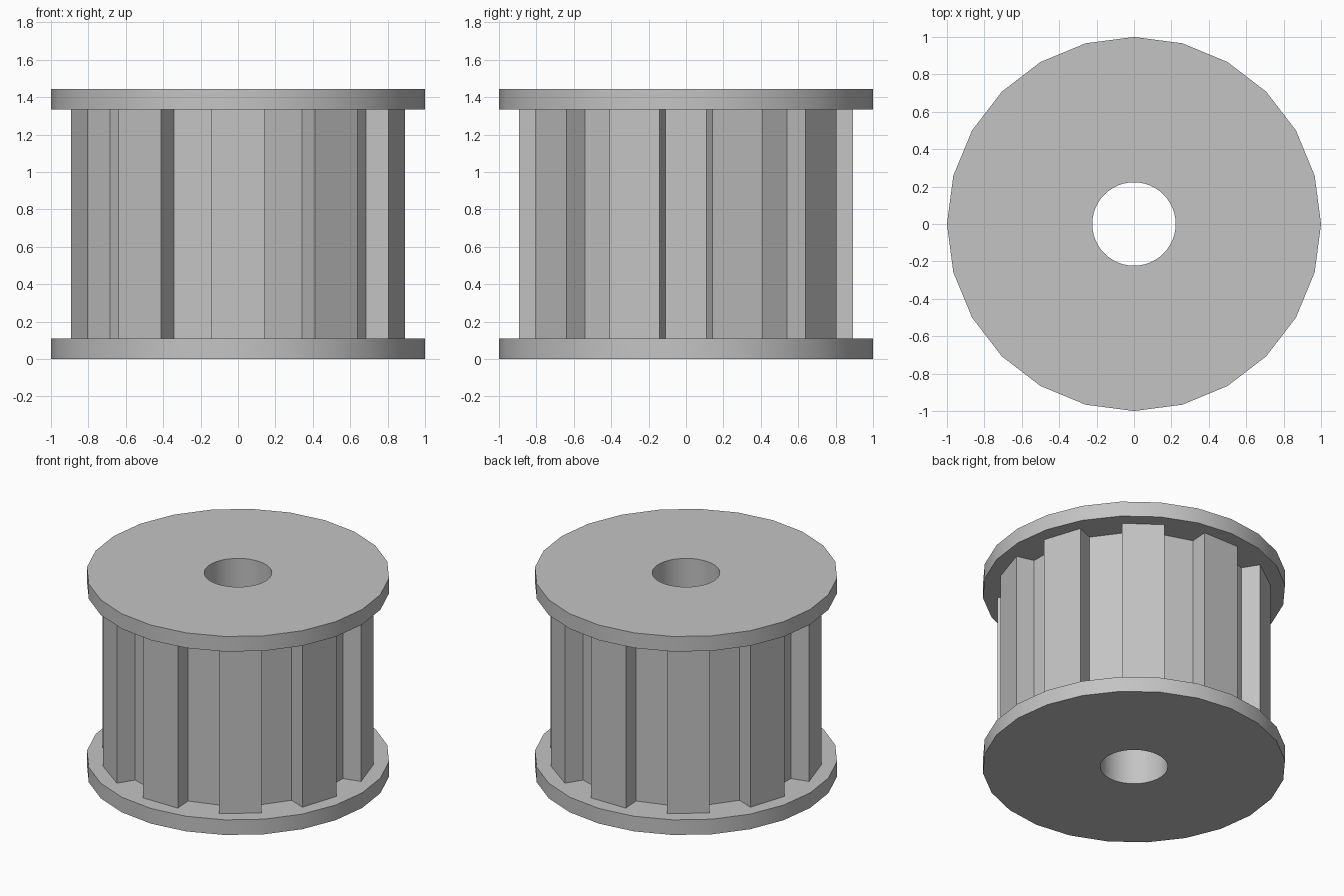
import bpy, bmesh, math
from mathutils import Matrix, Vector

cube = bpy.data.objects.get("Cube")
if cube:
    bpy.data.objects.remove(cube, do_unlink=True)

HEIGHT, FLANGE, BORE, TEETH = 1.445, 0.11, 0.223, 10

grey = bpy.data.materials.new("light_grey")
grey.use_nodes = True
colour = (0.55, 0.55, 0.55, 1)
grey.diffuse_color = colour
grey.node_tree.nodes["Principled BSDF"].inputs["Base Color"].default_value = colour


def circle(radius, sides):
    return [Vector((radius, 0, 0)) @ Matrix.Rotation(math.tau * i / sides, 3, 'Z')
            for i in range(sides)]


def bored_prism(name, outline, z, height):
    """Extrude an outline with a round bore through its middle."""
    bm = bmesh.new()
    edges = []
    for loop in (outline, circle(BORE, 48)):
        verts = [bm.verts.new((p.x, p.y, z)) for p in loop]
        edges += [bm.edges.new((a, b)) for a, b in zip(verts, verts[1:] + verts[:1])]
    bmesh.ops.triangle_fill(bm, edges=edges, use_beauty=True, normal=(0, 0, 1))
    top = bmesh.ops.extrude_face_region(bm, geom=bm.faces[:], use_keep_orig=True)
    bmesh.ops.translate(bm, vec=(0, 0, height),
                        verts=[g for g in top["geom"] if isinstance(g, bmesh.types.BMVert)])
    bmesh.ops.recalc_face_normals(bm, faces=bm.faces[:])
    mesh = bpy.data.meshes.new(name)
    bm.to_mesh(mesh)
    bm.free()
    mesh.materials.append(grey)
    obj = bpy.data.objects.new(name, mesh)
    bpy.context.collection.objects.link(obj)
    bpy.ops.object.select_all(action='DESELECT')
    obj.select_set(True)
    bpy.context.view_layer.objects.active = obj
    bpy.ops.object.shade_smooth_by_angle(angle=math.radians(25))
    return obj


# Toothed drum: flat tooth tops with flared grooves between them
drum = []
for i in range(TEETH):
    groove = Matrix.Rotation(math.tau * i / TEETH, 3, 'Z')
    profile = [(0.893, -0.142), (0.767, -0.11), (0.767, 0.11), (0.893, 0.142)]
    drum += [groove @ Vector((u, v, 0)) for u, v in profile]
bored_prism("toothed_drum", drum, FLANGE, HEIGHT - 2 * FLANGE)

# Faceted end flanges
for name, z in (("bottom_flange", 0), ("top_flange", HEIGHT - FLANGE)):
    bored_prism(name, circle(1, 24), z, FLANGE)
